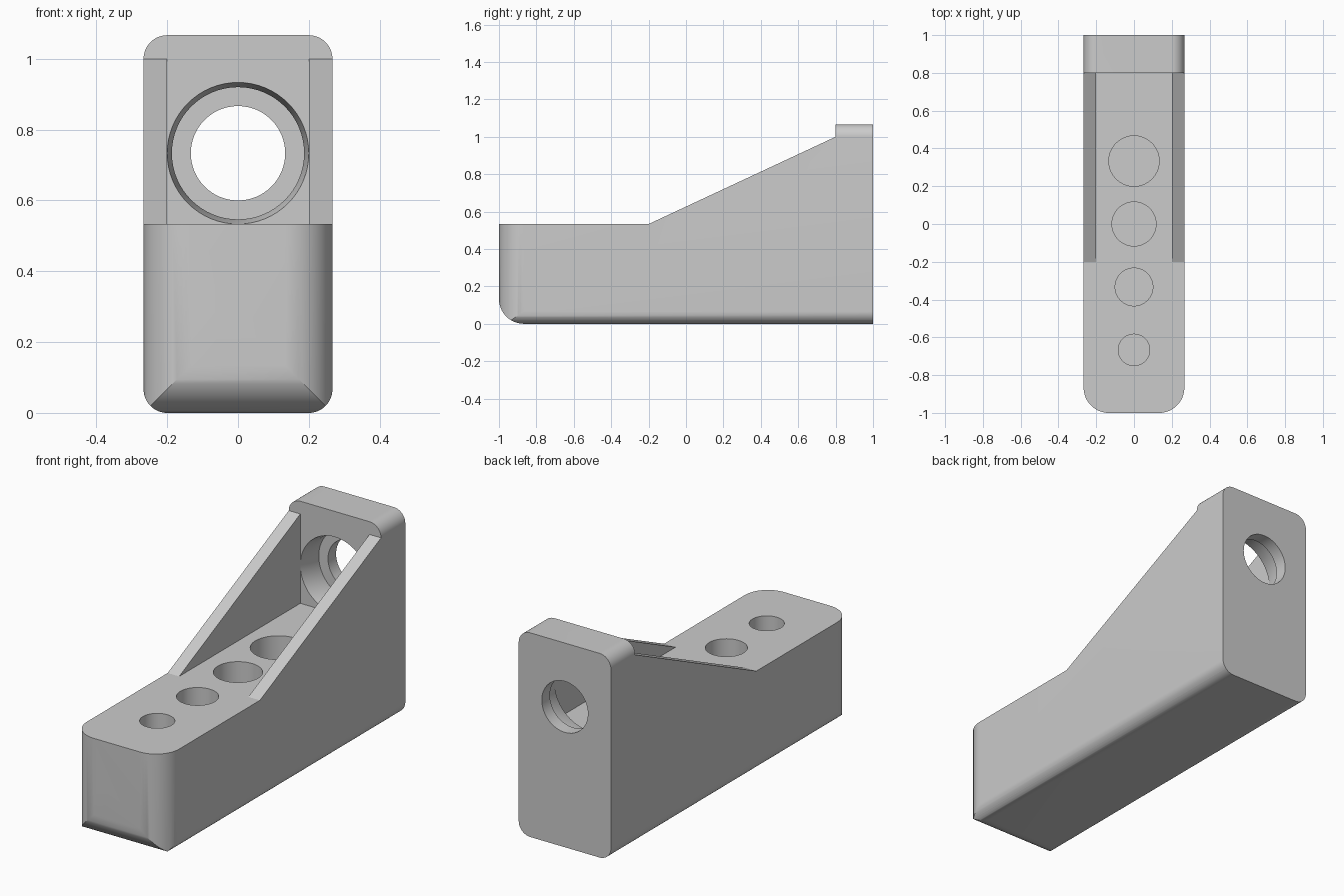
import bpy
import bmesh
from math import sin, cos, pi, radians

if "Cube" in bpy.data.objects:
    bpy.data.objects.remove(bpy.data.objects["Cube"], do_unlink=True)

HALF_W, BASE_H, TOP = 0.2667, 0.5333, 1.0667
BIG_R, SMALL_R = 0.1333, 0.0667
PLATE_Y, RAMP_Y, WALL_X = 0.8, -0.2, 0.2
BORE_Z = 0.7333

grey = bpy.data.materials.new("plain grey")
grey.use_nodes = True
grey.diffuse_color = (0.6, 0.6, 0.6, 1)
grey.node_tree.nodes["Principled BSDF"].inputs["Base Color"].default_value = (0.6, 0.6, 0.6, 1)


def arc(cx, cy, r, start, steps=16):
    """Quarter circle, counter-clockwise from the start angle in degrees."""
    angles = [radians(start) + pi / 2 * i / steps for i in range(steps + 1)]
    return [(cx + r * cos(a), cy + r * sin(a)) for a in angles]


def finish(name, bm, helper=True):
    bmesh.ops.recalc_face_normals(bm, faces=bm.faces)
    mesh = bpy.data.meshes.new(name)
    bm.to_mesh(mesh)
    bm.free()
    obj = bpy.data.objects.new(name, mesh)
    bpy.context.collection.objects.link(obj)
    mesh.materials.append(grey)
    obj.hide_render = helper
    return obj


def prism(name, outline, place, low, high):
    """Extrude a 2D outline between low and high; place maps (u, v, w) to xyz."""
    bm = bmesh.new()
    bottom = bm.faces.new([bm.verts.new(place(u, v, low)) for u, v in outline])
    moved = bmesh.ops.extrude_face_region(bm, geom=[bottom])["geom"]
    shift = [b - a for a, b in zip(place(0, 0, low), place(0, 0, high))]
    bmesh.ops.translate(bm, vec=shift, verts=[g for g in moved if isinstance(g, bmesh.types.BMVert)])
    return finish(name, bm)


def lathe(name, profile, place, steps=64):
    """Stack of rings (radius, height) closed by end caps."""
    bm = bmesh.new()
    rings = [[bm.verts.new(place(r * cos(2 * pi * i / steps), r * sin(2 * pi * i / steps), h))
              for i in range(steps)] for r, h in profile]
    for a, b in zip(rings, rings[1:]):
        for i in range(steps):
            j = (i + 1) % steps
            bm.faces.new((a[i], a[j], b[j], b[i]))
    bm.faces.new(rings[0])
    bm.faces.new(rings[-1])
    return finish(name, bm)


def combine(target, other, operation):
    mod = target.modifiers.new(other.name, 'BOOLEAN')
    mod.operation, mod.solver, mod.object = operation, 'EXACT', other
    bpy.context.view_layer.objects.active = target
    bpy.ops.object.modifier_apply(modifier=mod.name)
    bpy.data.objects.remove(other, do_unlink=True)


# Body: side outline with ramp, trimmed by the rounded front and top outlines
side = arc(-1 + BIG_R, BIG_R, BIG_R, 180) + [
    (1, 0), (1, TOP), (PLATE_Y, TOP), (PLATE_Y, 1), (RAMP_Y, BASE_H), (-1, BASE_H)]
body = prism("holder_body", side, lambda u, v, w: (w, u, v), -0.4, 0.4)
body.hide_render = False

cx = HALF_W - SMALL_R
front = (arc(cx, TOP - SMALL_R, SMALL_R, 0) + arc(-cx, TOP - SMALL_R, SMALL_R, 90)
         + arc(-cx, SMALL_R, SMALL_R, 180) + arc(cx, SMALL_R, SMALL_R, 270))
combine(body, prism("front_outline", front, lambda u, v, w: (u, w, v), -1.2, 1.2), 'INTERSECT')

cx = HALF_W - BIG_R
plan = (arc(-cx, -1 + BIG_R, BIG_R, 180) + arc(cx, -1 + BIG_R, BIG_R, 270)
        + [(0.4, -1 + BIG_R), (0.4, 1.2), (-0.4, 1.2), (-0.4, -1 + BIG_R)])
combine(body, prism("top_outline", plan, lambda u, v, w: (u, v, w), -0.2, 1.3), 'INTERSECT')

# Channel between the sloping side walls
channel = [(-WALL_X, RAMP_Y - 0.1), (WALL_X, RAMP_Y - 0.1), (WALL_X, PLATE_Y), (-WALL_X, PLATE_Y)]
combine(body, prism("channel", channel, lambda u, v, w: (u, v, w), BASE_H, 1.3), 'DIFFERENCE')

# Four graded round pockets in the base
for i in range(4):
    radius, y = 0.0833 + 0.0167 * i, (i - 2) / 3
    combine(body, lathe("pocket", [(radius, 0.1333), (radius, 0.7)],
                        lambda u, v, w: (u, v + y, w)), 'DIFFERENCE')

# Tapered counterbore and through bore in the back plate
bore = [(0.2, PLATE_Y - 0.1), (0.2, PLATE_Y), (0.1867, 0.8667), (0.1867, 0.9333),
        (0.1333, 0.9333), (0.1333, 1.1)]
combine(body, lathe("bore", bore, lambda u, v, w: (u, w, v + BORE_Z)), 'DIFFERENCE')

bpy.ops.object.select_all(action='DESELECT')
body.select_set(True)
bpy.context.view_layer.objects.active = body
bpy.ops.object.shade_smooth_by_angle(angle=radians(25))
